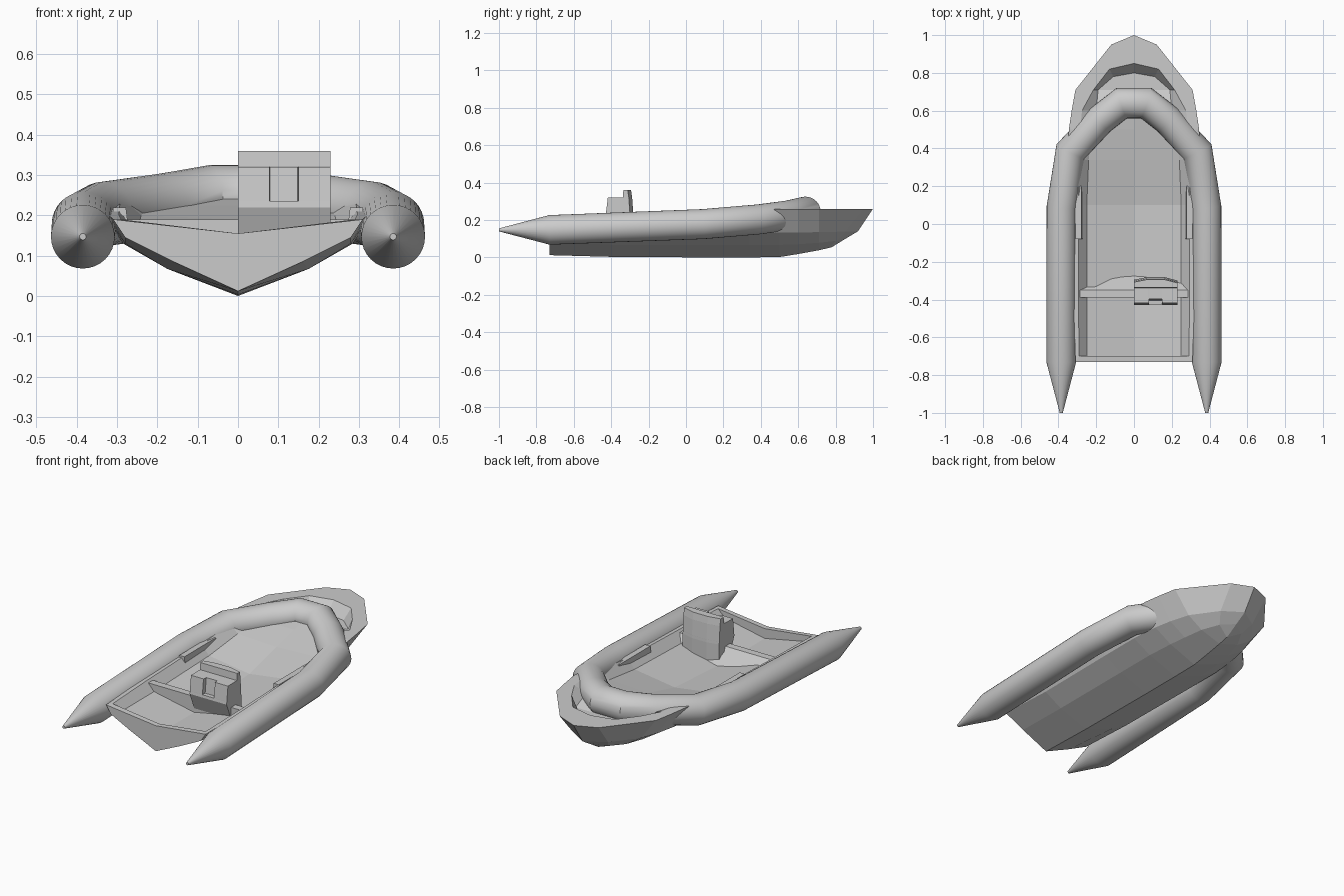
import bpy, bmesh
from math import cos, sin, pi
from mathutils import Vector

if "Cube" in bpy.data.objects:
    bpy.data.objects.remove(bpy.data.objects["Cube"])


def make(name, verts, faces, mirror=False, smooth=False):
    bm = bmesh.new()
    vs = [bm.verts.new(v) for v in verts]
    for f in faces:
        bm.faces.new([vs[i] for i in f])
    if mirror:
        geom = bm.verts[:] + bm.edges[:] + bm.faces[:]
        bmesh.ops.mirror(bm, geom=geom, axis='X', merge_dist=0.0005)
    bmesh.ops.remove_doubles(bm, verts=bm.verts, dist=0.0003)
    bmesh.ops.recalc_face_normals(bm, faces=bm.faces)
    me = bpy.data.meshes.new(name)
    bm.to_mesh(me)
    bm.free()
    ob = bpy.data.objects.new(name, me)
    bpy.context.collection.objects.link(ob)
    if smooth:
        bpy.context.view_layer.objects.active = ob
        ob.select_set(True)
        bpy.ops.object.shade_smooth_by_angle(angle=0.6)
        ob.select_set(False)
    return ob


def loft(name, rings, smooth=False):
    n = len(rings[0])
    verts = [v for r in rings for v in r]
    faces = [(k * n + i, k * n + (i + 1) % n, (k + 1) * n + (i + 1) % n, (k + 1) * n + i)
             for k in range(len(rings) - 1) for i in range(n)]
    faces += [tuple(range(n)), tuple(range(len(verts) - n, len(verts)))]
    return make(name, verts, faces, smooth=smooth)


# Hull half: y, keel z, then (x, z) for bilge, chine, gunwale, inner rim, floor side, and floor centre z
stations = [
    (-.73, .012, (.16, .085), (.28, .145), (.31, .19), (.29, .19), (.25, .15), .10),
    (-.40, .003, (.175, .067), (.28, .13), (.32, .20), (.295, .20), (.25, .15), .10),
    (.10, 0, (.175, .067), (.285, .13), (.34, .215), (.295, .215), (.25, .165), .13),
    (.34, 0, (.175, .067), (.285, .13), (.35, .245), (.29, .245), (.24, .20), .19),
    (.50, .002, (.165, .067), (.27, .132), (.345, .26), (.285, .26), (.22, .225), .225),
    (.60, .018, (.15, .07), (.25, .133), (.33, .26), (.275, .26), (.20, .235), .25),
    (.71, .038, (.125, .078), (.215, .135), (.31, .26), (.215, .26), (.19, .20), .20),
]
rows = []
for y, kz, *pairs, fz in stations:
    row = [(0, y, kz)] + [(x, y, z) for x, z in pairs] + [(0, y, fz)]
    if y == -.73:  # transom thickness
        row[4:] = [(x, -.70, z) for x, _, z in row[4:]]
    rows.append(row)
rows.append([(0, .77, .052), (.075, .80, .088), (.11, .85, .138), (.12, .95, .26),
             (.13, .82, .26), (.11, .78, .20), (0, .79, .20)])
rows.append([(0, .78, .055), (0, .85, .098), (0, .92, .14), (0, 1, .26),
             (0, .85, .26), (0, .80, .20), (0, .80, .20)])
verts = [v for r in rows for v in r]
faces = [(7 * k + i, 7 * k + i + 1, 7 * k + i + 8, 7 * k + i + 7)
         for k in range(len(rows) - 1) for i in range(6)]
# Transom with dipped top edge
c = len(verts)
verts += [(0, -.73, .155), (0, -.70, .155)]
faces += [(0, 1, 2, 3, c), (3, 4, c + 1, c), (4, 5, 6, c + 1)]
make("hull", verts, faces, mirror=True)

# Inflatable tube: mitred sweep with tapered stern cones
half = [(.385, -1, .147, .008), (.385, -.73, .147, .079), (.382, .09, .178, .08),
        (.335, .385, .203, .08), (.18, .55, .225, .08), (.065, .64, .245, .08)]
path = half + [(-x, y, z, r) for x, y, z, r in reversed(half)]
pts = [Vector(p[:3]) for p in path]
rings = []
for i, p in enumerate(pts):
    a = (p - pts[i - 1]).normalized() if i else None
    b = (pts[i + 1] - p).normalized() if i < len(pts) - 1 else None
    a, b = a or b, b or a
    t = (a + b).normalized()
    side = t.cross(Vector((0, 0, 1))).normalized()
    up = side.cross(t)
    r, k = path[i][3], 1 / max(t.dot(a), .5)
    rings.append([p + side * (r * k * cos(2 * pi * j / 32)) + up * (r * sin(2 * pi * j / 32))
                  for j in range(32)])
loft("inflatable_tube", rings, smooth=True)

# Bulkhead between cockpit and stern well
section = [(-.30, .19, -.35), (-.25, .14, -.33), (-.2, .12, -.28), (0, .09, -.27),
           (.2, .12, -.28), (.25, .14, -.33), (.30, .19, -.35)]
loft("bulkhead", [[(x, -.39, z) for x, z, _ in section], [(x, y, z) for x, z, y in section]])

# Steering console: z, back y, front y, groove depth
levels = [(.10, -.38, -.295, 0), (.22, -.43, -.295, 0), (.235, -.428, -.296, 0),
          (.236, -.428, -.296, .022), (.32, -.418, -.302, .022),
          (.321, -.338, -.302, 0), (.36, -.335, -.308, 0)]
console = []
for z, yb, yf, g in levels:
    console.append([(0, yb, z), (.078, yb, z), (.08, yb + g, z), (.148, yb + g, z), (.15, yb, z),
                    (.23, yb, z), (.23, yf - .004, z), (.16, yf + .014, z),
                    (.07, yf + .014, z), (0, yf, z)])
loft("steering_console", console)

# Side pads along the cockpit
for s, side_name in ((1, "right"), (-1, "left")):
    loft(side_name + "_side_pad", [[(s * x, y, z) for x, z in
         ((.272, .17), (.278, .22), (.31, .22), (.31, .17))] for y in (-.08, .2)])
